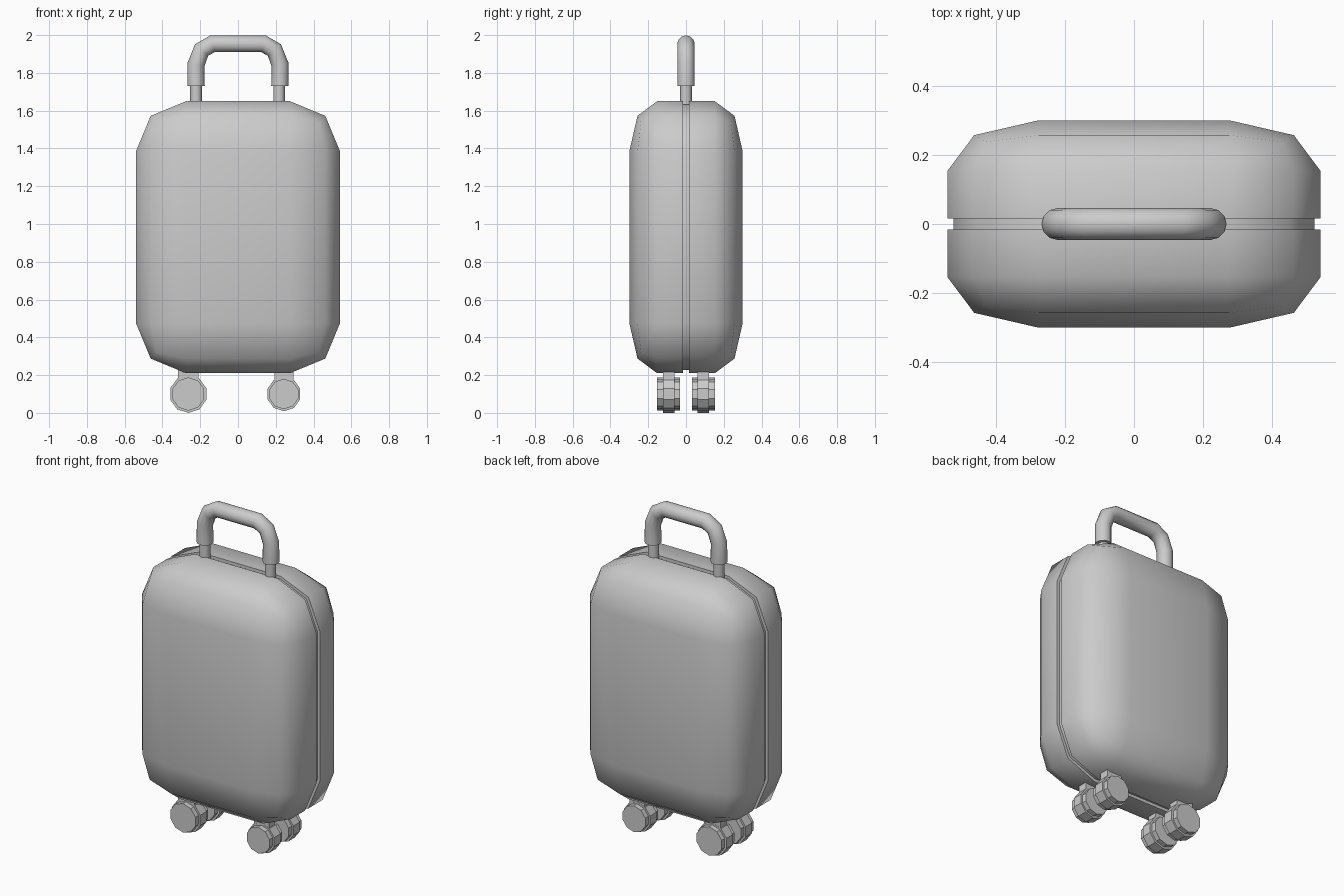
import bpy, bmesh, math
from mathutils import Matrix, Vector

if "Cube" in bpy.data.objects:
    bpy.data.objects.remove(bpy.data.objects["Cube"])


def smooth(ob, angle):
    bpy.ops.object.select_all(action='DESELECT')
    ob.select_set(True)
    bpy.context.view_layer.objects.active = ob
    bpy.ops.object.shade_smooth_by_angle(angle=math.radians(angle))


def add_mesh(name, bm, angle=30):
    bmesh.ops.recalc_face_normals(bm, faces=bm.faces)
    me = bpy.data.meshes.new(name)
    bm.to_mesh(me)
    bm.free()
    ob = bpy.data.objects.new(name, me)
    bpy.context.collection.objects.link(ob)
    smooth(ob, angle)
    return ob


def cylinder(bm, loc, radius, depth, sides, rot=Matrix()):
    bmesh.ops.create_cone(bm, cap_ends=True, segments=sides, radius1=radius,
                          radius2=radius, depth=depth,
                          matrix=Matrix.Translation(loc) @ rot)


# case: rounded box with a recessed seam running around the middle
bm = bmesh.new()
bmesh.ops.create_cube(bm, size=1)
bmesh.ops.scale(bm, vec=(1.08, 1.08, 1.44), verts=bm.verts)
bmesh.ops.bevel(bm, geom=bm.edges[:], offset=0.265, segments=2, profile=0.5,
                affect='EDGES', clamp_overlap=True)
bmesh.ops.scale(bm, vec=(1, 0.6 / 1.08, 1), verts=bm.verts)
bmesh.ops.translate(bm, vec=(0, 0, 0.93), verts=bm.verts)
for y in (-0.016, 0.016):
    bmesh.ops.bisect_plane(bm, geom=bm.verts[:] + bm.edges[:] + bm.faces[:],
                           plane_co=(0, y, 0), plane_no=(0, 1, 0))
bm.normal_update()
seam = [f for f in bm.faces if abs(f.calc_center_median().y) < 0.01
        and abs(f.normal.y) < 0.5]
bmesh.ops.inset_region(bm, faces=seam, thickness=0, depth=-0.018,
                       use_boundary=True, use_even_offset=True)
add_mesh("case", bm, 50)

# handle grip: tube along a rounded arch
half = [(-0.222, 1.73), (-0.222, 1.845), (-0.193, 1.921), (-0.135, 1.954)]
path = half + [(-x, z) for x, z in reversed(half)]
cu = bpy.data.curves.new("handle_grip", 'CURVE')
cu.dimensions = '3D'
cu.bevel_depth = 0.046
cu.bevel_resolution = 4
cu.use_fill_caps = True
sp = cu.splines.new('POLY')
sp.points.add(len(path) - 1)
for p, (x, z) in zip(sp.points, path):
    p.co = (x, 0, z, 1)
grip = bpy.data.objects.new("handle_grip", cu)
bpy.context.collection.objects.link(grip)
bpy.ops.object.select_all(action='DESELECT')
grip.select_set(True)
bpy.context.view_layer.objects.active = grip
bpy.ops.object.convert(target='MESH')
smooth(bpy.context.view_layer.objects.active, 50)

# handle posts
bm = bmesh.new()
for x in (-0.222, 0.218):
    cylinder(bm, (x, 0, 1.69), 0.031, 0.14, 12)
add_mesh("handle_posts", bm, 40)

# casters: ten-sided tyre between two side discs, hung on a neck block
axle = Matrix.Rotation(math.pi / 2, 4, 'X')
for side, cx, s in (("left", -0.263, 1.0), ("right", 0.243, 0.91)):
    for end, cy in (("front", -0.092), ("back", 0.092)):
        cz = 0.1
        bm = bmesh.new()
        cylinder(bm, (cx, cy, cz), 0.1 * s, 0.062, 10, axle)
        for d in (-0.042, 0.042):
            cylinder(bm, (cx, cy + d, cz), 0.088 * s, 0.038, 10, axle)
        # put a corner of the ten-sided outline at top and bottom
        bmesh.ops.rotate(bm, cent=(cx, cy, cz), verts=bm.verts,
                         matrix=Matrix.Rotation(0 if any(
                             abs(v.co.x - cx) < 1e-4 for v in bm.verts)
                             else math.pi / 10, 3, 'Y'))
        add_mesh(f"wheel_{end}_{side}", bm)
        bm = bmesh.new()
        bmesh.ops.create_cube(bm, size=1, matrix=Matrix.Translation(
            (cx, cy, 0.18)) @ Matrix.Diagonal((0.11 * s, 0.06, 0.12, 1)))
        add_mesh(f"caster_neck_{end}_{side}", bm)
